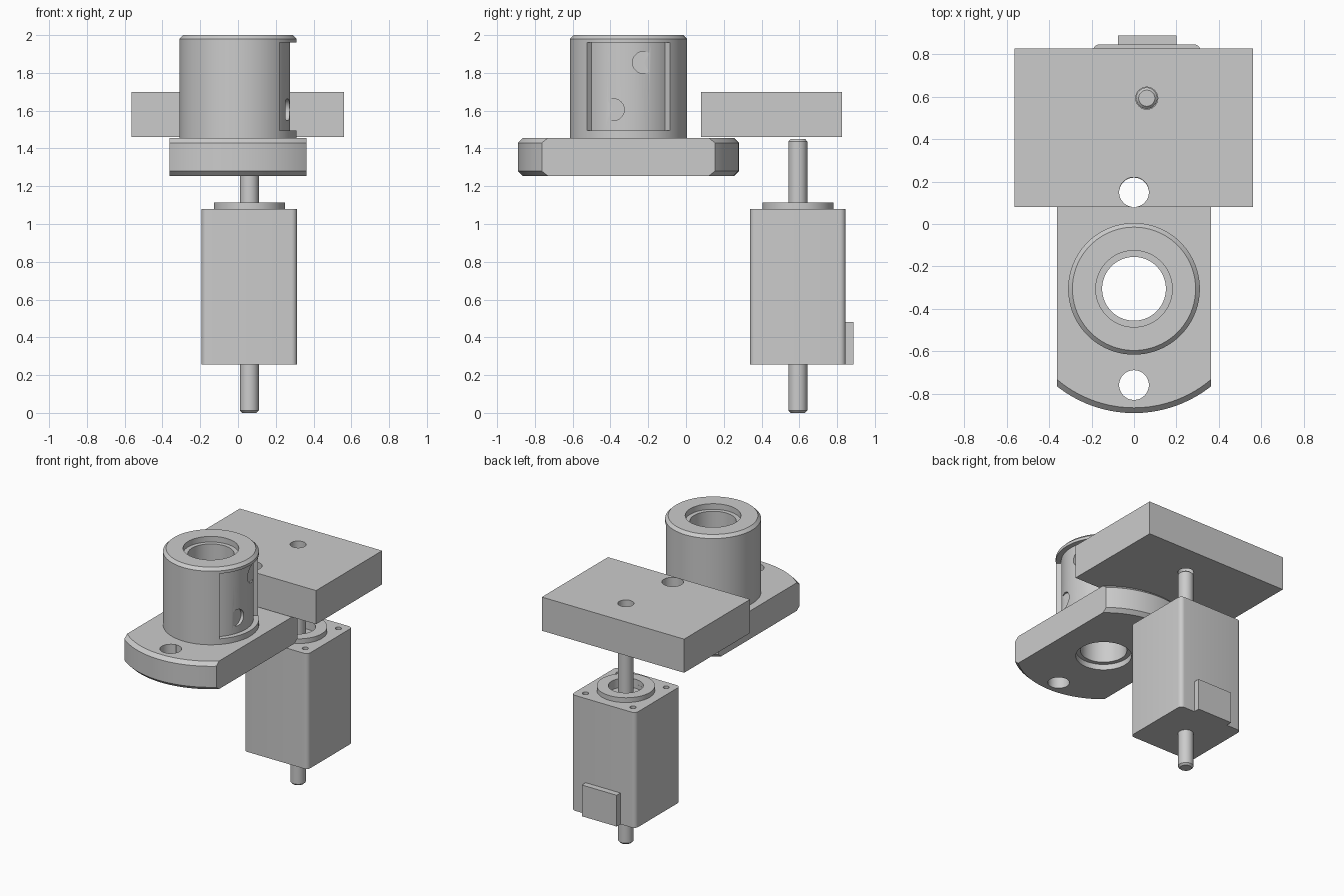
import bpy, bmesh
from math import sin, cos, pi, radians
from mathutils import Matrix, Vector

cube = bpy.data.objects.get("Cube")
if cube:
    bpy.data.objects.remove(cube, do_unlink=True)

grey = bpy.data.materials.new("machined grey")
grey.use_nodes = True
colour = (0.6, 0.6, 0.6, 1)
grey.diffuse_color = colour
grey.node_tree.nodes["Principled BSDF"].inputs["Base Color"].default_value = colour


def finish(name, bm):
    bmesh.ops.remove_doubles(bm, verts=bm.verts, dist=1e-5)
    bmesh.ops.recalc_face_normals(bm, faces=bm.faces)
    mesh = bpy.data.meshes.new(name)
    bm.to_mesh(mesh)
    bm.free()
    mesh.materials.append(grey)
    ob = bpy.data.objects.new(name, mesh)
    bpy.context.collection.objects.link(ob)
    return ob


def box(name, low, high):
    bm = bmesh.new()
    bmesh.ops.create_cube(bm, size=1)
    low, high = Vector(low), Vector(high)
    for v in bm.verts:
        v.co = (low + high) / 2 + v.co * (high - low)
    return finish(name, bm)


def lathe(name, profile, x, y, steps=96):
    """Revolve a closed (radius, height) outline about a vertical axis."""
    bm = bmesh.new()
    rings = []
    for i in range(steps):
        a = 2 * pi * i / steps
        rings.append([bm.verts.new((x + r * cos(a), y + r * sin(a), z)) for r, z in profile])
    n = len(profile)
    for i in range(steps):
        a, b = rings[i], rings[(i + 1) % steps]
        for j in range(n):
            k = (j + 1) % n
            if profile[j][0] or profile[k][0]:
                bm.faces.new((a[j], b[j], b[k], a[k]))
    bmesh.ops.dissolve_degenerate(bm, dist=1e-6, edges=bm.edges)
    return finish(name, bm)


def rod(name, x, y, z0, z1, r, c=0.0):
    """Solid vertical cylinder with chamfered ends."""
    outline = [(0, z0), (r - c, z0), (r, z0 + c), (r, z1 - c), (r - c, z1), (0, z1)]
    if not c:
        outline = [(0, z0), (r, z0), (r, z1), (0, z1)]
    return lathe(name, outline, x, y, 48)


def cut(target, cutter, operation='DIFFERENCE'):
    mod = target.modifiers.new("cut", 'BOOLEAN')
    mod.operation, mod.solver, mod.object = operation, 'EXACT', cutter
    activate(target)
    bpy.ops.object.modifier_apply(modifier=mod.name)
    bpy.data.objects.remove(cutter, do_unlink=True)


def activate(ob):
    bpy.ops.object.select_all(action='DESELECT')
    bpy.context.view_layer.objects.active = ob
    ob.select_set(True)


# Flanged nut: barrel, flange and counterbored bore in one revolved outline
ny = -0.305
nut = lathe("flanged_nut", [
    (0.15, 1.295), (0.18, 1.295), (0.18, 1.255), (0.56, 1.255), (0.585, 1.28),
    (0.585, 1.43), (0.56, 1.455), (0.31, 1.455), (0.31, 1.98), (0.29, 2.0),
    (0.18, 2.0), (0.18, 1.96), (0.15, 1.96)], 0, ny)
# Flat flange sides
cut(nut, box("flange_limits", (-0.363, -2, 1), (0.363, 2, 2.2)), 'INTERSECT')
# Mounting holes
for side in (-1, 1):
    cut(nut, rod("flange_hole", 0, ny + side * 0.453, 1.1, 1.6, 0.07))
# Curved pocket over a quarter of the barrel
bm = bmesh.new()
angles = [radians(-45 + 90 * i / 24) for i in range(25)]
arc = [(0.275, a) for a in angles] + [(0.4, a) for a in reversed(angles)]
face = bm.faces.new([bm.verts.new((r * cos(a), ny + r * sin(a), 1.495)) for r, a in arc])
ext = bmesh.ops.extrude_face_region(bm, geom=[face])
bmesh.ops.translate(bm, vec=(0, 0, 0.465),
                    verts=[v for v in ext["geom"] if isinstance(v, bmesh.types.BMVert)])
cut(nut, finish("pocket_cutter", bm))
# Ball return ports in the pocket
for y, z in ((-0.225, 1.855), (-0.385, 1.605)):
    port = rod("port_cutter", 0, 0, 0, 0.2, 0.058)
    port.data.transform(Matrix.Translation((0.252, y, z)) @ Matrix.Rotation(pi / 2, 4, 'Y'))
    cut(nut, port)

# Mounting plate with clearance holes
mx, my = 0.06, 0.592
plate = box("mounting_plate", (-0.563, 0.08, 1.46), (0.56, 0.825, 1.70))
cut(plate, rod("plate_bolt_hole", 0, 0.15, 1.3, 1.9, 0.07))
cut(plate, rod("plate_shaft_hole", mx, my, 1.3, 1.9, 0.052))

# Motor body with rounded vertical corners and screw holes
h = 0.253
body = box("motor_body", (mx - h, my - h, 0.257), (mx + h, my + h, 1.08))
bm = bmesh.new()
bm.from_mesh(body.data)
upright = [e for e in bm.edges if abs(e.verts[0].co.z - e.verts[1].co.z) > 0.1]
bmesh.ops.bevel(bm, geom=upright, offset=0.03, segments=6, profile=0.5, affect='EDGES')
bm.to_mesh(body.data)
bm.free()
for sx in (-1, 1):
    for sy in (-1, 1):
        cut(body, rod("screw_hole", mx + sx * 0.187, my + sy * 0.187, 1.02, 1.2, 0.02))
cut(body, rod("boss_recess", mx, my, 1.05, 1.2, 0.113))

# Motor boss, shaft and connector
boss = lathe("motor_boss", [(0.113, 1.08), (0.188, 1.08), (0.188, 1.114), (0.113, 1.114)], mx, my)
shaft = rod("motor_shaft", mx, my, 0.0, 1.45, 0.05, 0.012)
connector = box("motor_connector", (-0.075, my + h - 0.01, 0.257), (0.2, 0.888, 0.48))

for ob in (nut, plate, body, boss, shaft, connector):
    activate(ob)
    bpy.ops.object.shade_smooth_by_angle(angle=radians(25))
